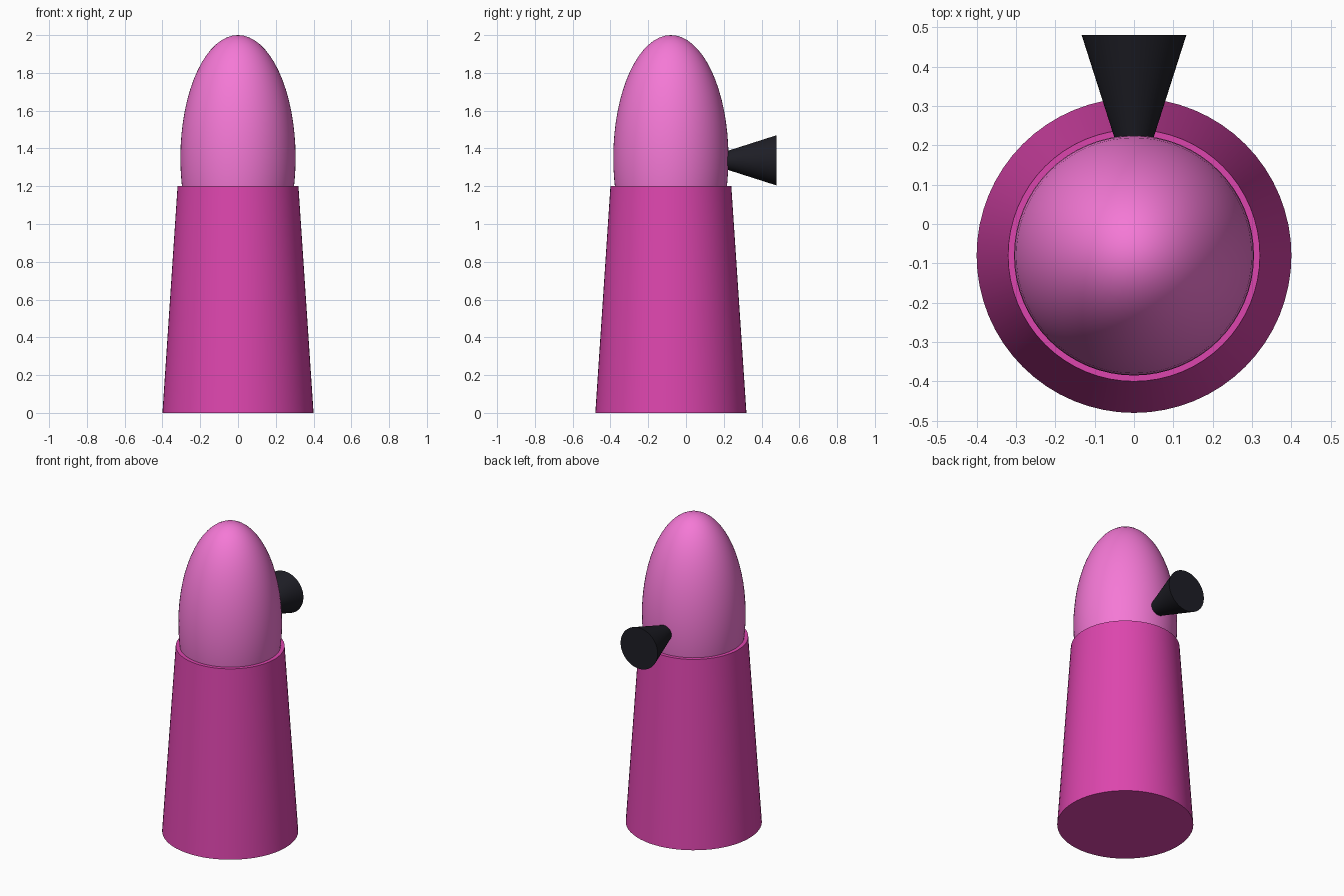
import bpy
import math

if "Cube" in bpy.data.objects:
    bpy.data.objects.remove(bpy.data.objects["Cube"])

CENTRE_Y = -0.08


def finish(name, colour):
    """Name the active object, colour it and shade it smooth."""
    obj = bpy.context.object
    obj.name = name
    mat = bpy.data.materials.new(name + "_colour")
    mat.diffuse_color = (*colour, 1)
    mat.use_nodes = True
    mat.node_tree.nodes["Principled BSDF"].inputs["Base Color"].default_value = mat.diffuse_color
    obj.data.materials.append(mat)
    bpy.ops.object.shade_smooth_by_angle(angle=math.radians(35))
    return obj


# Tapered body standing on the ground
bpy.ops.mesh.primitive_cone_add(vertices=64, radius1=0.40, radius2=0.32,
                                depth=1.2, location=(0, CENTRE_Y, 0.6))
finish("body", (0.72, 0.06, 0.42))

# Tall egg-shaped dome, its lower part sunk into the body
bpy.ops.mesh.primitive_uv_sphere_add(segments=64, ring_count=32, radius=1,
                                     location=(0, CENTRE_Y, 1.35))
bpy.context.object.scale = (0.305, 0.305, 0.65)
bpy.ops.object.transform_apply(location=False, rotation=False, scale=True)
finish("dome", (0.91, 0.19, 0.67))

# Flared horn pointing backwards, narrow end against the dome
bpy.ops.mesh.primitive_cone_add(vertices=48, radius1=0.05, radius2=0.133,
                                depth=0.26, location=(0, 0.35, 1.337),
                                rotation=(-math.pi / 2, 0, 0))
finish("horn", (0.013, 0.013, 0.019))
